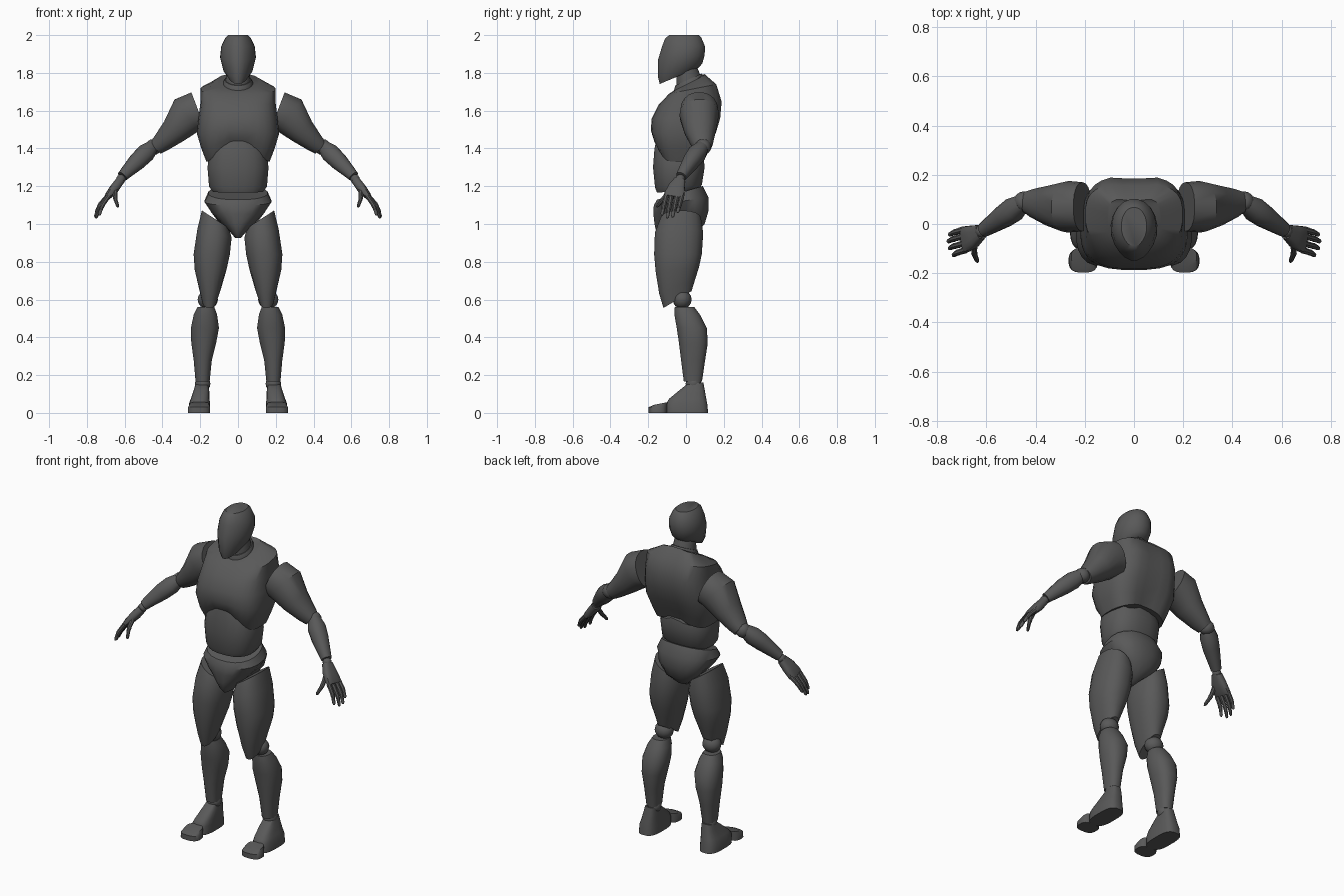
import bpy, bmesh, math
from mathutils import Vector

grey = bpy.data.materials.new("dark grey")
grey.diffuse_color = (0.1, 0.1, 0.1, 1)


def oval(n, p):
    """Points of a unit superellipse."""
    for i in range(n):
        a = 2 * math.pi * (i + 0.5) / n
        c, s = math.cos(a), math.sin(a)
        yield (math.copysign(abs(c) ** (2 / p), c), math.copysign(abs(s) ** (2 / p), s))


def skin(name, rings, mirror=False, shape=None):
    """Join rings of points into a closed shell."""
    bm = bmesh.new()
    loops = [[bm.verts.new(shape(co) if shape else co) for co in r] for r in rings]
    n = len(loops[0])
    for a, b in zip(loops, loops[1:]):
        for i in range(n):
            bm.faces.new((a[i], a[(i + 1) % n], b[(i + 1) % n], b[i]))
    bm.faces.new(loops[0])
    bm.faces.new(loops[-1])
    bmesh.ops.recalc_face_normals(bm, faces=bm.faces)
    me = bpy.data.meshes.new(name)
    bm.to_mesh(me)
    bm.free()
    me.materials.append(grey)
    me.polygons.foreach_set("use_smooth", [True] * len(me.polygons))
    me.set_sharp_from_angle(angle=math.radians(40))
    ob = bpy.data.objects.new(name, me)
    bpy.context.collection.objects.link(ob)
    if mirror:
        ob.modifiers.new("mirror", 'MIRROR')
    return ob


def stack(name, rows, p=2.3, n=20, mirror=False, shape=None):
    """Rows from low to high: z, x0, x1, y0, y1, tilt along x, tilt along y."""
    rings = []
    for z, x0, x1, y0, y1, tx, ty in rows:
        cx, cy, rx, ry = (x0 + x1) / 2, (y0 + y1) / 2, (x1 - x0) / 2, (y1 - y0) / 2
        rings.append([Vector((cx + rx * u, cy + ry * v, z + tx * rx * u + ty * ry * v))
                      for u, v in oval(n, p)])
    return skin(name, rings, mirror, shape)


def centred(name, rows, **kw):
    """Rows: z, half width, y0, y1, tilt along y."""
    return stack(name, [(z, -w, w, y0, y1, 0, t) for z, w, y0, y1, t in rows], **kw)


def tube(name, rows, n=14, p=2.2):
    """Mirrored limb along a path. Rows: x, y, z, thickness, depth."""
    pts = [Vector(r[:3]) for r in rows]
    rings = []
    for i, r in enumerate(rows):
        t = (pts[min(i + 1, len(pts) - 1)] - pts[max(i - 1, 0)]).normalized()
        v = Vector((0, 1, 0))
        v = (v - t * t.dot(v)).normalized()
        u = t.cross(v)
        rings.append([pts[i] + u * a * r[3] + v * b * r[4] for a, b in oval(n, p)])
    return skin(name, rings, True)


def ball(name, centre, r, squash=1.0):
    """Mirrored joint ball."""
    x, y, z = centre
    rows = []
    for i in range(1, 8):
        a = math.pi * i / 8
        w = r * math.sin(a)
        rows.append((z - r * math.cos(a), x - w * squash, x + w * squash, y - w, y + w, 0, 0))
    return stack(name, rows, p=2, n=14, mirror=True)


# Head: narrower towards the face
def face_taper(co):
    k = 1 - 0.25 * max(0, -co.y / 0.15) ** 2
    return Vector((co.x * k, co.y, co.z))


centred("head", [
    (1.785, .055, -.14, .07, .42), (1.815, .08, -.15, .088, .3), (1.88, .096, -.15, .1, .1),
    (1.94, .09, -.128, .102, 0), (1.985, .068, -.112, .082, .03), (2.0, .052, -.09, .068, 0)],
    p=2.1, shape=face_taper)

# Neck with a collar ring
centred("neck", [(1.67, .07, -.05, .1, .4), (1.75, .068, -.052, .08, .4), (1.81, .06, -.05, .06, .4)], p=2)
centred("neck_collar", [(1.715, .078, -.062, .1, .45), (1.745, .08, -.064, .095, .45),
                        (1.765, .07, -.058, .085, .45)], p=2)


# Chest: arched lower edge and a shallow spine groove
def rib_arch(co):
    x, y, z = co
    low = min(1, max(0, (1.52 - z) / 0.19))
    z += low * (0.12 if y < 0 else 0.05) * max(0, 1 - abs(x) / 0.16)
    if y > 0.08:
        y -= 0.02 * max(0, 1 - abs(x) / 0.08)
    return Vector((x, y, z))


centred("chest", [
    (1.33, .168, -.145, .11, 0), (1.40, .195, -.172, .135, 0), (1.48, .219, -.187, .165, 0),
    (1.56, .21, -.182, .188, 0), (1.64, .2, -.145, .195, .05), (1.715, .198, -.09, .165, .2),
    (1.75, .11, -.065, .11, .5)], p=3, n=28, shape=rib_arch)

# Abdomen
centred("abdomen", [
    (1.172, .135, -.155, .06, .05), (1.2, .155, -.165, .085, .05), (1.3, .163, -.176, .1, 0),
    (1.4, .15, -.168, .09, 0), (1.46, .1, -.155, .05, 0)], p=2.5)


# Pelvis: narrow in front, fuller behind
def fuller_back(co):
    k = 1 + 0.6 * min(1, max(0, (1.1 - co.z) / 0.1)) * min(1, max(0, co.y / 0.08))
    return Vector((co.x * k, co.y, co.z))


centred("pelvis", [
    (.925, .014, -.13, .0, 0), (.955, .04, -.158, .06, 0), (1.0, .085, -.168, .1, 0),
    (1.06, .14, -.174, .12, .05), (1.12, .179, -.172, .12, .15), (1.165, .158, -.155, .09, .3)],
    p=2.3, shape=fuller_back)

# Legs
stack("thigh", [
    (.6, .112, .19, -.12, .03, 0, .6), (.67, .088, .208, -.143, .05, 0, .4),
    (.76, .06, .23, -.162, .07, 0, .1), (.84, .042, .236, -.17, .085, 0, 0),
    (.95, .033, .216, -.166, .092, .25, 0), (1.025, .047, .192, -.135, .08, .65, 0)], mirror=True)
ball("knee", (.16, -.02, .6), .05, 1.1)
stack("shin", [
    (.165, .15, .225, -.012, .085, 0, 0), (.28, .138, .235, -.027, .102, 0, 0),
    (.37, .115, .248, -.038, .116, 0, 0), (.45, .1, .25, -.05, .111, 0, 0),
    (.52, .11, .235, -.062, .075, 0, 0), (.56, .125, .215, -.06, .045, 0, 0)], mirror=True)
ball("ankle", (.187, .04, .155), .042)
stack("foot", [
    (0, .147, .262, -.105, .118, 0, 0), (.05, .148, .26, -.105, .113, 0, 0),
    (.075, .15, .25, -.09, .108, 0, 0), (.12, .152, .235, -.035, .1, 0, 0),
    (.155, .157, .224, .0, .092, 0, .15)], p=3, mirror=True)
stack("toes", [
    (0, .147, .266, -.198, -.1, 0, 0), (.03, .147, .264, -.198, -.098, 0, 0),
    (.05, .155, .255, -.17, -.096, 0, .2)], p=2.8, mirror=True)

# Arms
tube("upper_arm", [
    (.21, .07, 1.6, .105, .1), (.268, .07, 1.578, .107, .105), (.335, .075, 1.495, .075, .085),
    (.405, .085, 1.43, .052, .06), (.435, .09, 1.405, .042, .045)], n=18)
ball("elbow", (.447, .09, 1.408), .043)
tube("forearm", [
    (.455, .085, 1.408, .036, .036), (.488, .06, 1.375, .05, .05), (.53, .03, 1.335, .048, .046),
    (.59, -.01, 1.275, .034, .034), (.612, -.025, 1.252, .029, .029)])
ball("wrist", (.62, -.03, 1.238), .025)
tube("palm", [
    (.622, -.032, 1.232, .023, .03), (.652, -.05, 1.192, .025, .046),
    (.682, -.062, 1.155, .02, .054), (.694, -.066, 1.14, .014, .052)], p=3)

# Fingers: base and tip positions, with a knuckle bulge halfway
fingers = {
    "little_finger": ((.69, -.022, 1.148), (.752, -.045, 1.06)),
    "ring_finger": ((.695, -.05, 1.142), (.757, -.072, 1.035)),
    "middle_finger": ((.693, -.08, 1.142), (.752, -.1, 1.03)),
    "index_finger": ((.685, -.106, 1.148), (.735, -.128, 1.045)),
    "thumb": ((.648, -.08, 1.185), (.635, -.155, 1.09)),
}
for name, (base, tip) in fingers.items():
    a, b = Vector(base), Vector(tip)
    rows = []
    for t, r in ((0, .014), (.4, .012), (.5, .013), (.6, .011), (.92, .009), (1, .004)):
        c = a.lerp(b, t) + Vector((.008 * math.sin(math.pi * t), 0, 0))
        rows.append((*c, r, r))
    tube(name, rows, n=8, p=2)
